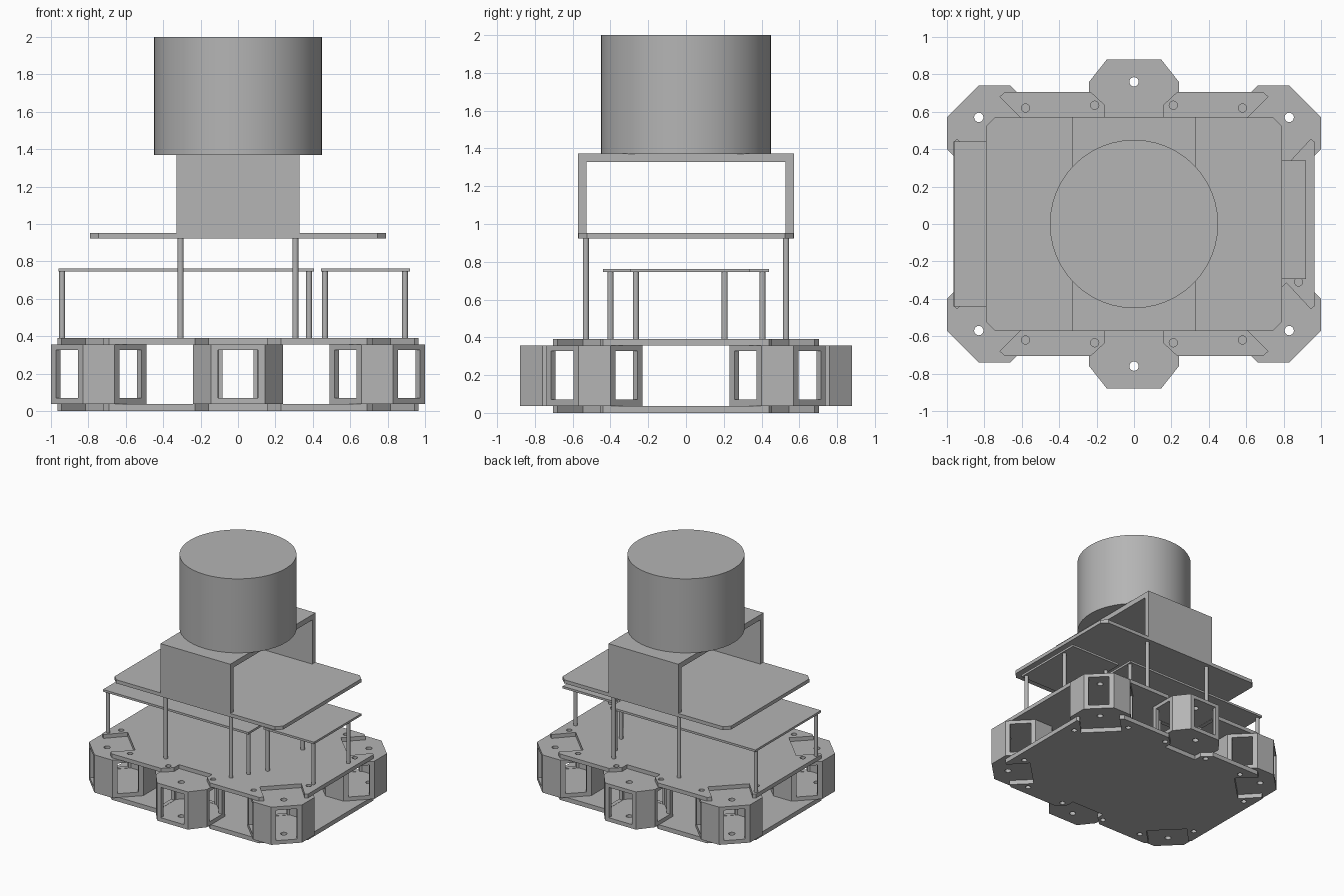
import bpy, bmesh, math
from mathutils import Matrix

cube = bpy.data.objects.get("Cube")
if cube:
    bpy.data.objects.remove(cube, do_unlink=True)

grey = bpy.data.materials.new("plain_grey")
grey.use_nodes = True
COLOUR = (0.46, 0.46, 0.46, 1)
grey.diffuse_color = COLOUR
grey.node_tree.nodes["Principled BSDF"].inputs["Base Color"].default_value = COLOUR


def prism(name, outline, z0, z1):
    """Extrude a flat outline from z0 to z1."""
    bm = bmesh.new()
    face = bm.faces.new([bm.verts.new((x, y, z0)) for x, y in outline])
    out = bmesh.ops.extrude_face_region(bm, geom=[face])
    tops = [g for g in out["geom"] if isinstance(g, bmesh.types.BMVert)]
    bmesh.ops.translate(bm, verts=tops, vec=(0, 0, z1 - z0))
    bmesh.ops.recalc_face_normals(bm, faces=bm.faces)
    mesh = bpy.data.meshes.new(name)
    bm.to_mesh(mesh)
    bm.free()
    obj = bpy.data.objects.new(name, mesh)
    bpy.context.collection.objects.link(obj)
    mesh.materials.append(grey)
    return obj


def box(name, x0, x1, y0, y1, z0, z1):
    return prism(name, [(x0, y0), (x1, y0), (x1, y1), (x0, y1)], z0, z1)


def rod(name, x, y, r, z0, z1, sides=16):
    steps = [2 * math.pi * i / sides for i in range(sides)]
    return prism(name, [(x + r * math.cos(a), y + r * math.sin(a)) for a in steps], z0, z1)


def smooth(obj):
    bpy.ops.object.select_all(action="DESELECT")
    obj.select_set(True)
    bpy.context.view_layer.objects.active = obj
    bpy.ops.object.shade_smooth_by_angle(angle=math.radians(35))


def cut(obj, cutters):
    """Subtract the cutters one by one, then delete them."""
    for c in cutters:
        mod = obj.modifiers.new("cut", "BOOLEAN")
        mod.operation, mod.solver, mod.object = "DIFFERENCE", "EXACT", c
    deps = bpy.context.evaluated_depsgraph_get()
    mesh = bpy.data.meshes.new_from_object(obj.evaluated_get(deps))
    obj.modifiers.clear()
    obj.data = mesh
    for c in cutters:
        bpy.data.objects.remove(c, do_unlink=True)


def four_way(quarter):
    """Mirror a quarter outline into a closed one."""
    right = quarter + [(x, -y) for x, y in reversed(quarter)]
    return right + [(-x, y) for x, y in reversed(right)]


SIGNS = [(sx, sy) for sx in (-1, 1) for sy in (-1, 1)]

# Notched chassis plates with screw holes
quarter = [(0.155, 0.57), (0.155, 0.635), (0.23, 0.705), (0.69, 0.705), (0.72, 0.68),
           (0.585, 0.545), (0.815, 0.315), (0.945, 0.455), (0.965, 0.44)]
for name, z0, z1 in (("bottom_plate", 0, 0.037), ("top_plate", 0.357, 0.39)):
    plate = prism(name, four_way(quarter), z0, z1)
    holes = [rod("hole", sx * x, sy * y, 0.022, z0 - 0.1, z1 + 0.1)
             for sx, sy in SIGNS for x, y in ((0.58, 0.62), (0.21, 0.635), (0.88, 0.31))]
    cut(plate, holes)


# Hollow eight-sided leg brackets, the local outer side facing +y
def bracket(name, cx, cy, angle, face):
    outline = [(face, 0.24), (0.24, 0.12), (0.24, -0.12), (0.12, -0.24),
               (-0.12, -0.24), (-0.24, -0.12), (-0.24, 0.12), (-face, 0.24)]
    obj = prism(name, outline, 0.037, 0.357)
    w = face - 0.037
    cut(obj, [prism("hollow", [(x * 0.86, y * 0.86) for x, y in outline], 0.068, 0.329),
              box("outer_window", -w, w, 0.1, 0.4, 0.07, 0.327),
              box("inner_window", -0.083, 0.083, -0.4, -0.1, 0.07, 0.327),
              box("side_window", -0.4, 0.4, -0.083, 0.083, 0.07, 0.327),
              rod("pivot_hole", 0, 0.12, 0.025, -0.1, 0.5)])
    obj.data.transform(Matrix.Translation((cx, cy, 0)) @ Matrix.Rotation(angle, 4, "Z"))


for sx, sy in SIGNS:
    label = ("back" if sy > 0 else "front") + ("_left" if sx > 0 else "_right")
    bracket(label + "_bracket", sx * 0.745, sy * 0.485,
            math.atan2(sy, sx) - math.pi / 2, 0.12)
bracket("back_middle_bracket", 0, 0.64, 0, 0.145)
bracket("front_middle_bracket", 0, -0.64, math.pi, 0.145)

# Two low shelves on thin posts
box("right_shelf", -0.96, 0.405, -0.44, 0.44, 0.745, 0.763)
box("left_shelf", 0.445, 0.92, -0.295, 0.34, 0.745, 0.763)
for name, xs, ys in (("right_shelf_post", (-0.94, 0.38), (-0.4, 0.405)),
                     ("left_shelf_post", (0.465, 0.893), (-0.265, 0.205))):
    for x in xs:
        for y in ys:
            smooth(rod(name, x, y, 0.016, 0.39, 0.745))

# Upper deck with cut corners on four tall posts
prism("upper_deck", four_way([(0.745, 0.57), (0.79, 0.525)]), 0.923, 0.953)
for sx, sy in SIGNS:
    smooth(rod("deck_post", sx * 0.307, sy * 0.53, 0.016, 0.39, 0.923))

# Open frame carrying the drum
for name, y0, y1 in (("frame_front", -0.572, -0.528), ("frame_back", 0.528, 0.572)):
    box(name, -0.328, 0.328, y0, y1, 0.923, 1.372)
box("frame_top", -0.328, 0.328, -0.528, 0.528, 1.328, 1.372)

# Drum on top
smooth(rod("drum", 0, 0, 0.45, 1.37, 2.0, 48))
